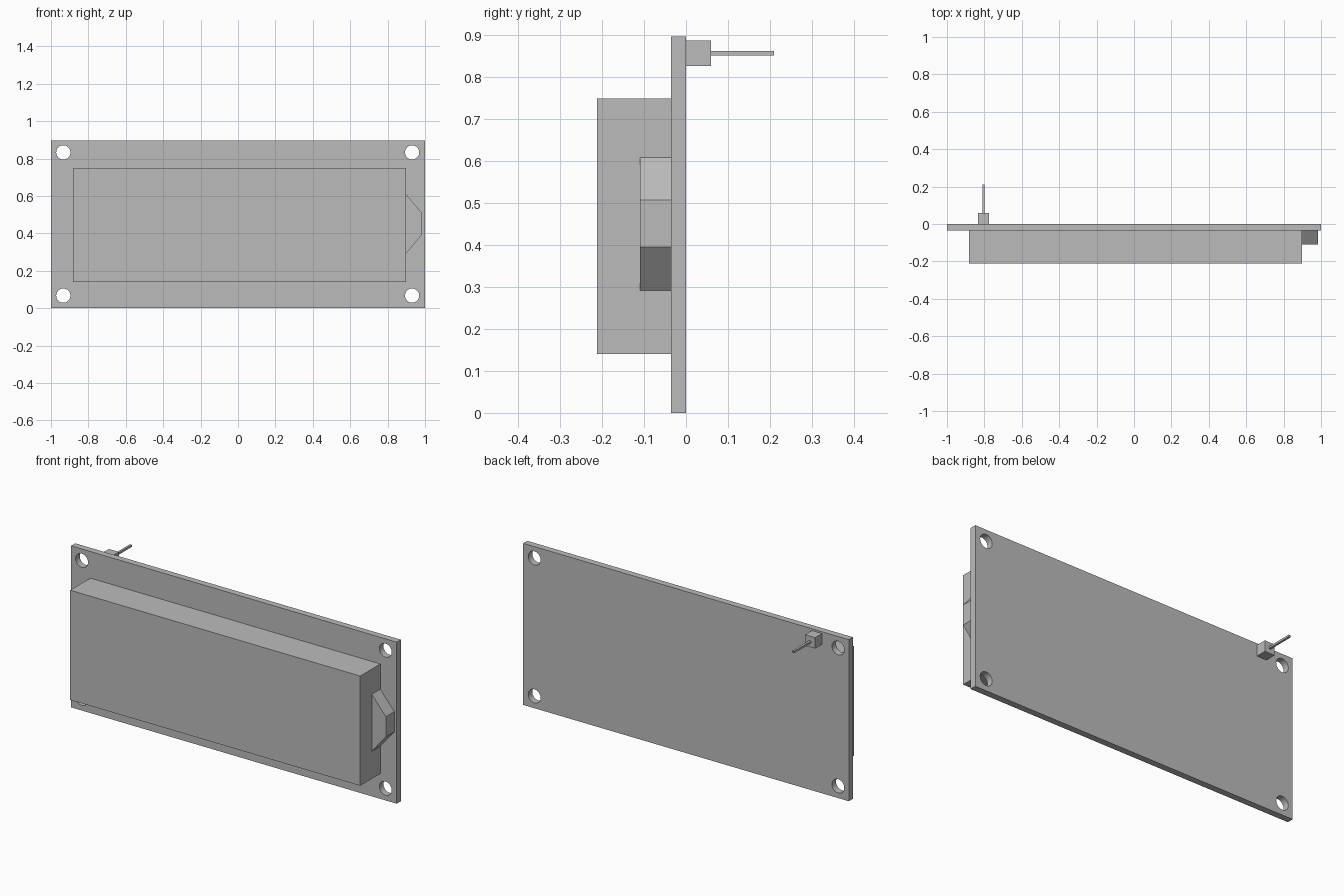
import bpy
import bmesh
from math import cos, sin, tau

if "Cube" in bpy.data.objects:
    bpy.data.objects.remove(bpy.data.objects["Cube"], do_unlink=True)

GREY = (0.5, 0.5, 0.5, 1.0)
grey = bpy.data.materials.new("plain_grey")
grey.use_nodes = True
grey.diffuse_color = GREY
grey.node_tree.nodes["Principled BSDF"].inputs["Base Color"].default_value = GREY


def prism(name, outline, y0, y1):
    """Extrude an x-z outline from y0 back to y1."""
    bm = bmesh.new()
    face = bm.faces.new([bm.verts.new((x, y0, z)) for x, z in outline])
    ext = bmesh.ops.extrude_face_region(bm, geom=[face])
    moved = [v for v in ext["geom"] if isinstance(v, bmesh.types.BMVert)]
    bmesh.ops.translate(bm, verts=moved, vec=(0, y1 - y0, 0))
    bmesh.ops.recalc_face_normals(bm, faces=bm.faces)
    mesh = bpy.data.meshes.new(name)
    bm.to_mesh(mesh)
    bm.free()
    mesh.materials.append(grey)
    obj = bpy.data.objects.new(name, mesh)
    bpy.context.collection.objects.link(obj)
    return obj


def box(name, x0, x1, y0, y1, z0, z1):
    return prism(name, [(x0, z0), (x1, z0), (x1, z1), (x0, z1)], y0, y1)


def circle(x, z, radius, sides=32):
    return [(x + radius * cos(tau * i / sides), z + radius * sin(tau * i / sides))
            for i in range(sides)]


# Circuit board with four corner mounting holes
board = box("circuit_board", -1, 1, -0.036, 0, 0, 0.897)
for x in (-0.934, 0.931):
    for z in (0.067, 0.833):
        cutter = prism("hole_cutter", circle(x, z, 0.038), -0.1, 0.1)
        cutter.hide_render = True
        cutter.hide_viewport = True
        cut = board.modifiers.new("mounting_hole", "BOOLEAN")
        cut.operation = "DIFFERENCE"
        cut.solver = "EXACT"
        cut.object = cutter

# Display housing and its tapered side light
box("display_housing", -0.882, 0.899, -0.212, -0.036, 0.14, 0.749)
prism("side_light", [(0.899, 0.292), (0.985, 0.395), (0.985, 0.507), (0.899, 0.609)],
      -0.11, -0.036)

# Header pin on the back
box("header_block", -0.835, -0.774, 0, 0.06, 0.826, 0.887)
box("header_pin", -0.811, -0.799, 0.06, 0.21, 0.851, 0.862)
